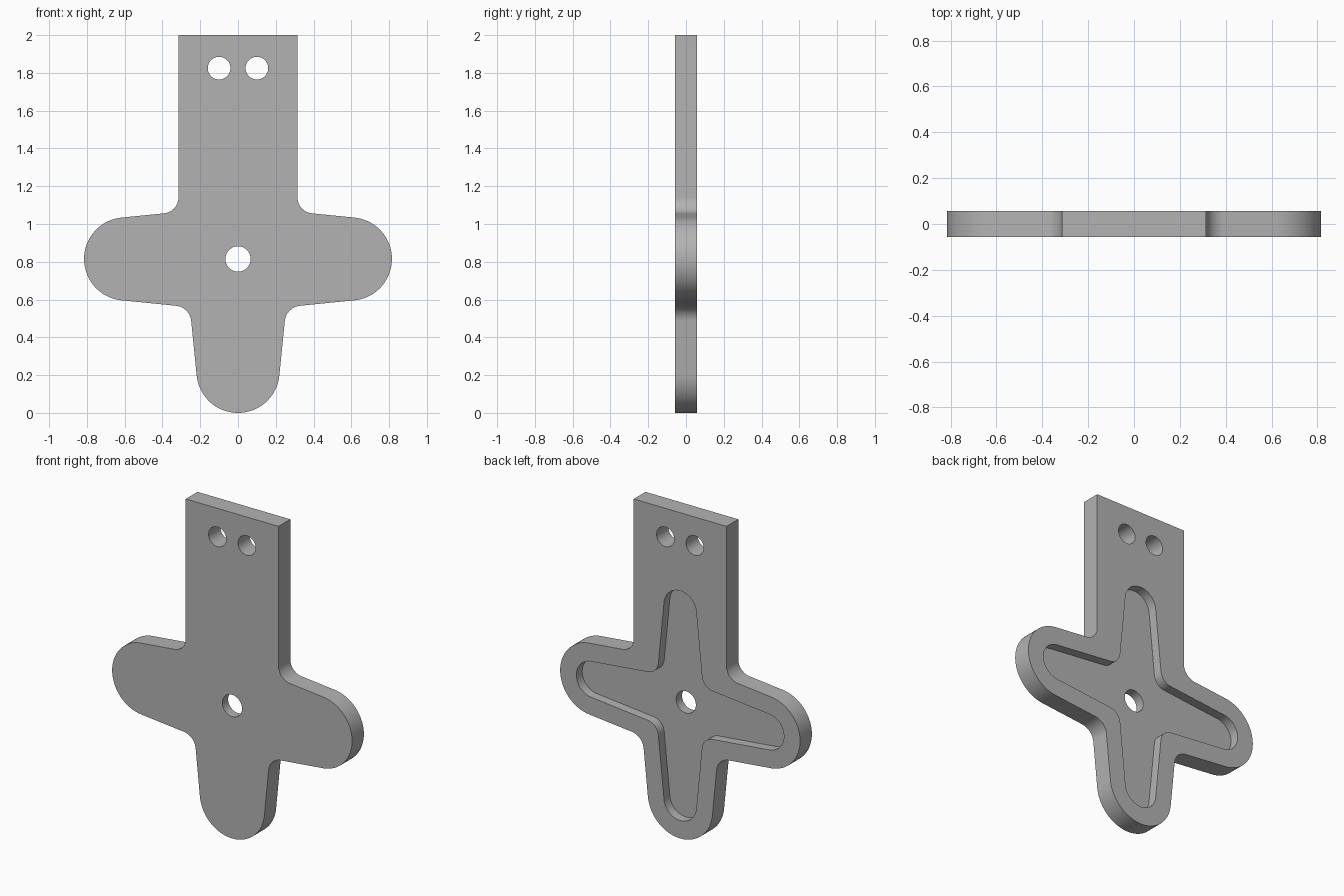
import bpy
import bmesh
import math
from mathutils import Vector

cube = bpy.data.objects.get("Cube")
if cube:
    bpy.data.objects.remove(cube)

HUB = 0.815          # height of the hub centre
HALF = 0.057         # half the plate thickness
SLOPE = 0.1          # taper of the arms
FLOOR = 0.0          # y of the recess floor

grey = bpy.data.materials.new("mid grey")
grey.use_nodes = True
colour = (0.45, 0.45, 0.45, 1)
grey.diffuse_color = colour
grey.node_tree.nodes["Principled BSDF"].inputs["Base Color"].default_value = colour


def rounded(corners, steps=20):
    """Round each (x, z, radius) corner of a closed outline."""
    out = []
    for i, (x, z, r) in enumerate(corners):
        p = Vector((x, z))
        if r == 0:
            out.append(p)
            continue
        a = (Vector(corners[i - 1][:2]) - p).normalized()
        b = (Vector(corners[(i + 1) % len(corners)][:2]) - p).normalized()
        half = a.angle(b) / 2
        centre = p + (a + b).normalized() * r / math.sin(half)
        u = p + a * r / math.tan(half) - centre
        v = p + b * r / math.tan(half) - centre
        start = math.atan2(u.y, u.x)
        turn = math.atan2(u.x * v.y - u.y * v.x, u.dot(v))
        for k in range(steps + 1):
            t = start + turn * k / steps
            out.append(centre + r * Vector((math.cos(t), math.sin(t))))
    return out


def prism(name, outline, y0, y1):
    """Extrude an x-z outline, measured from the hub, along y."""
    bm = bmesh.new()
    verts = []
    for p in outline:
        co = Vector((p.x, y0, p.y + HUB))
        if not verts or (co - verts[-1].co).length > 1e-4:
            verts.append(bm.verts.new(co))
    face = bm.faces.new(verts)
    ext = bmesh.ops.extrude_face_region(bm, geom=[face])["geom"]
    bmesh.ops.translate(bm, vec=(0, y1 - y0, 0),
                        verts=[g for g in ext if isinstance(g, bmesh.types.BMVert)])
    bmesh.ops.recalc_face_normals(bm, faces=bm.faces)
    mesh = bpy.data.meshes.new(name)
    bm.to_mesh(mesh)
    bm.free()
    mesh.materials.append(grey)
    obj = bpy.data.objects.new(name, mesh)
    bpy.context.collection.objects.link(obj)
    return obj


def disc(x, z, r, n=48):
    return [Vector((x + r * math.cos(math.tau * k / n), z + r * math.sin(math.tau * k / n)))
            for k in range(n)]


def mirrored(half):
    return half + [(-x, z, r) for x, z, r in reversed(half)]


def arms(length, r, fillet):
    """Right half of a lower and a side arm, with the arm width function."""
    def width(d):
        return r * math.hypot(1, SLOPE) + SLOPE * (length - r - d)
    q = width(0) / (1 + SLOPE)
    w = width(length)
    half = [(w, -length, r), (q, -q, fillet), (length, -w, r), (length, w, r)]
    return half, width, q, w


# Plate: three tapered arms and a straight upper bar
half, width, q, w = arms(0.815, 0.22, 0.09)
BAR = 0.315
half += [(BAR, width(BAR), 0.085), (BAR, 2 - HUB, 0)]
plate = prism("mounting_plate", rounded(mirrored(half)), -HALF, HALF)

# Cross-shaped recess in the back
half, width, q, w = arms(0.705, 0.11, 0.08)
half += [(q, q, 0.08), (w, 0.705, 0.11)]
cutters = [prism("recess_cutter", rounded(mirrored(half)), FLOOR, 0.2)]

# Hub hole and two screw holes
for x, z, r in ((0, 0, 0.067), (-0.1, 1.01, 0.06), (0.1, 1.01, 0.06)):
    cutters.append(prism("hole_cutter", disc(x, z, r), -0.3, 0.3))

# Apply the cuts, then drop the cutters
for cutter in cutters:
    cutter.hide_render = True
    mod = plate.modifiers.new("cut", "BOOLEAN")
    mod.operation = "DIFFERENCE"
    mod.solver = "EXACT"
    mod.object = cutter
bpy.context.view_layer.update()
cut = bpy.data.meshes.new_from_object(plate.evaluated_get(bpy.context.evaluated_depsgraph_get()))
plate.modifiers.clear()
plate.data = cut
for cutter in cutters:
    bpy.data.objects.remove(cutter)

bpy.ops.object.select_all(action="DESELECT")
plate.select_set(True)
bpy.context.view_layer.objects.active = plate
bpy.ops.object.shade_smooth_by_angle(angle=math.radians(30))
